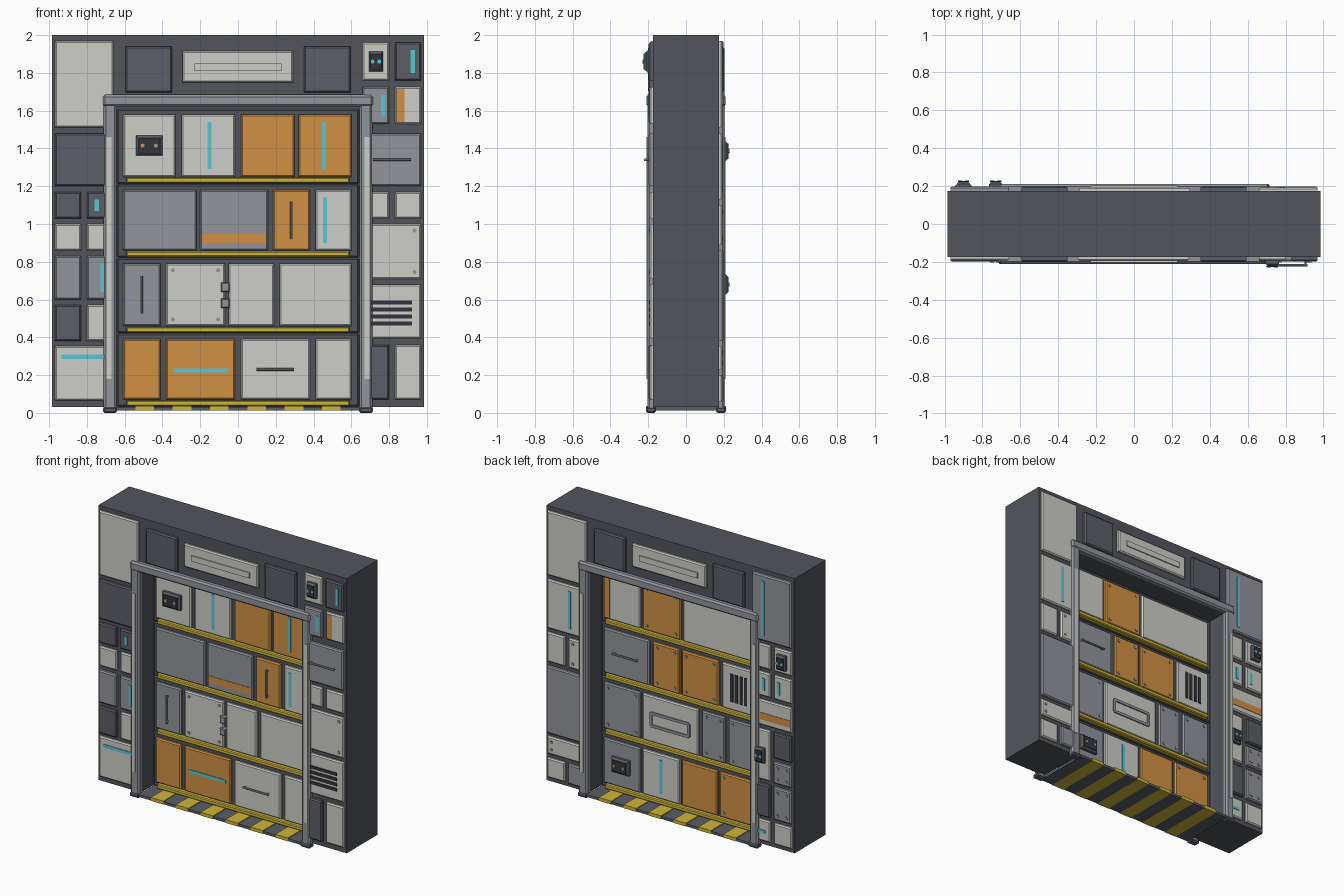
import bpy, bmesh, math
from mathutils import Matrix, Vector

if "Cube" in bpy.data.objects:
    bpy.data.objects.remove(bpy.data.objects["Cube"])


def material(name, r, g, b):
    m = bpy.data.materials.new(name)
    lin = [((c / 255 + 0.055) / 1.055) ** 2.4 for c in (r, g, b)]
    m.diffuse_color = (*lin, 1)
    m.use_nodes = True
    m.node_tree.nodes["Principled BSDF"].inputs["Base Color"].default_value = m.diffuse_color
    return m


M = {
    "wall": material("wall dark grey", 82, 85, 92),
    "dark": material("panel dark grey", 91, 94, 102),
    "grey": material("mid grey", 146, 149, 156),
    "white": material("off white", 206, 206, 200),
    "orange": material("orange", 209, 145, 68),
    "yellow": material("hazard yellow", 206, 182, 56),
    "teal": material("teal light", 92, 198, 210),
    "black": material("near black", 50, 53, 60),
    "metal": material("handle metal", 150, 150, 146),
}
WALL, DOOR = 0.175, 0.045   # base planes for wall and door panels


def add(name, bm, col):
    bmesh.ops.recalc_face_normals(bm, faces=bm.faces)
    me = bpy.data.meshes.new(name)
    bm.to_mesh(me)
    bm.free()
    me.materials.append(M[col])
    ob = bpy.data.objects.new(name, me)
    bpy.context.collection.objects.link(ob)
    return ob


def box(name, x0, x1, y0, y1, z0, z1, col, bevel=0):
    bm = bmesh.new()
    bmesh.ops.create_cube(bm, size=1)
    for v in bm.verts:
        v.co = (x0 if v.co.x < 0 else x1, y0 if v.co.y < 0 else y1, z0 if v.co.z < 0 else z1)
    if bevel:
        bmesh.ops.bevel(bm, geom=bm.edges[:], offset=bevel, segments=1, affect='EDGES')
    return add(name, bm, col)


def plate(name, s, u0, u1, z0, z1, base, depth, col, taper=0.0):
    """Raised plate; s=-1 front, s=1 back; u runs left to right as seen from that side."""
    bm = bmesh.new()
    rings = [(0, 0), (depth - taper, 0), (depth, taper)] if taper else [(0, 0), (depth, 0)]
    prev = None
    for d, t in rings:
        pts = [(u0 + t, z0 + t), (u1 - t, z0 + t), (u1 - t, z1 - t), (u0 + t, z1 - t)]
        ring = [bm.verts.new((-s * u, s * (base + d), z)) for u, z in pts]
        if prev:
            for i in range(4):
                bm.faces.new((prev[i], prev[(i + 1) % 4], ring[(i + 1) % 4], ring[i]))
        prev = ring
    bm.faces.new(prev)
    return add(name, bm, col)


def rod(name, s, a, b, r, col, n=8):
    """Cylinder between two (u, depth, z) points."""
    p, q = [Vector((-s * u, s * d, z)) for u, d, z in (a, b)]
    bm = bmesh.new()
    rot = Vector((0, 0, 1)).rotation_difference(q - p).to_matrix().to_4x4()
    bmesh.ops.create_cone(bm, cap_ends=True, segments=n, radius1=r, radius2=r,
                          depth=(q - p).length, matrix=Matrix.Translation((p + q) / 2) @ rot)
    return add(name, bm, col)


def panel(s, base, u0, u1, z0, z1, col, extra="", depth=None):
    """One panel with a rim, plus optional details named in extra."""
    d = depth or 0.02
    plate("panel", s, u0, u1, z0, z1, base, d, col, 0.008)
    top, uc, zc = base + d, (u0 + u1) / 2, (z0 + z1) / 2
    for e in extra.split():
        k, *val = e.split(":")
        f = float(val[0]) if val else 0
        if k == "vteal":
            plate("light_strip", s, f - 0.011, f + 0.011, z0 + 0.04, z1 - 0.04, top, 0.004, "teal")
        elif k == "hteal":
            plate("light_strip", s, u0 + 0.035, u1 - 0.035, f - 0.011, f + 0.011, top, 0.004, "teal")
        elif k == "vorange":
            plate("orange_band", s, u0 + 0.008, u0 + 0.052, z0 + 0.01, z1 - 0.01, top, 0.003, "orange")
        elif k == "horange":
            plate("orange_band", s, u0 + 0.01, u1 - 0.01, f, f + 0.05, top, 0.003, "orange")
        elif k == "rivets":
            for u in (u0 + 0.035, u1 - 0.035):
                for z in (z0 + 0.035, z1 - 0.035):
                    rod("rivet", s, (u, top - 0.002, z), (u, top + 0.005, z), 0.011, "metal")
        elif k in ("hgrip", "vgrip"):
            L = 0.1
            du, dz = (L, 0) if k == "hgrip" else (0, L)
            o = top + 0.018
            rod("handle", s, (uc - du, o, zc - dz), (uc + du, o, zc + dz), 0.007, "metal")
            for t in (-0.9, 0.9):
                rod("handle_post", s, (uc + t * du, top, zc + t * dz),
                    (uc + t * du, o, zc + t * dz), 0.006, "metal")
        elif k == "hvents":
            for i in range(4):
                z = zc - 0.008 + (i - 1.5) * 0.037
                plate("vent_slot", s, u0 + 0.045, u1 - 0.05, z - 0.011, z + 0.011, top, 0.005, "black")
        elif k == "vvents":
            for i in range(4):
                u = uc + (i - 1.5) * 0.037
                plate("vent_slot", s, u - 0.011, u + 0.011, z0 + 0.06, z1 - 0.06, top, 0.005, "black")
        elif k == "frame":
            hw, hh = min(0.15, (u1 - u0) * 0.4), 0.045
            for sg in (-1, 1):
                plate("inset_frame", s, uc - hw, uc + hw, zc + sg * hh - 0.01, zc + sg * hh + 0.01, top, 0.008, "grey")
                plate("inset_frame", s, uc + sg * hw - 0.01, uc + sg * hw + 0.01, zc - hh, zc + hh, top, 0.008, "grey")
        elif k == "box":
            w = min(0.07, (u1 - u0) * 0.26)
            plate("control_box", s, uc - w, uc + w, zc - 0.053, zc + 0.053, top, 0.03, "dark", 0.012)
            plate("control_face", s, uc - w * 0.8, uc + w * 0.8, zc - 0.04, zc + 0.04, top + 0.03, 0.004, "black")
            for sg, c in ((-1, "orange"), (1, "metal")):
                if w < 0.05:
                    c = "teal"
                u = uc + sg * w * 0.5
                rod("indicator", s, (u, top + 0.03, zc), (u, top + 0.038, zc), 0.011, c)


# Wall shell around the doorway
for sx in (-1, 1):
    box("wall_pier", *sorted((sx * 0.645, sx * 0.985)), -WALL, WALL, 0.03, 2.0, "wall")
box("wall_header", -0.645, 0.645, -WALL, WALL, 1.62, 2.0, "wall")

# Door segments and hazard threshold
ROWS = [(1.25, 1.58), (0.86, 1.18), (0.46, 0.79), (0.07, 0.39)]
box("door_core", -0.645, 0.645, -0.03, 0.03, 0.03, 1.62, "wall")
for z0, z1 in ROWS:
    box("door_segment", -0.64, 0.64, -DOOR, DOOR, z0 - 0.037, z1 + 0.03, "wall", 0.008)
for i in range(13):
    x = -0.642 + i * 0.0988
    y = 0.212 if i % 2 else 0.208
    box("threshold_stripe", x, x + 0.0988, -y, y, 0.012, 0.036 if i % 2 else 0.03,
        "yellow" if i % 2 else "dark")

# Door frame and ledges on both sides
for s in (-1, 1):
    for sg in (-1, 1):
        lo, hi = sorted((sg * 0.643, sg * 0.712))
        box("frame_post", lo, hi, *sorted((s * 0.16, s * 0.205)), 0.005, 1.685, "grey", 0.012)
        box("frame_foot", lo - 0.003, hi + 0.003, *sorted((s * 0.16, s * 0.212)), 0.0, 0.03, "dark", 0.008)
        plate("post_strip", s, *sorted((sg * 0.67, sg * 0.698)), 0.18, 1.46, 0.205, 0.004, "white")
    box("frame_beam", -0.715, 0.715, *sorted((s * 0.16, s * 0.21)), 1.62, 1.685, "grey", 0.012)
    for z0, z1 in ROWS:
        plate("yellow_ledge", s, -0.59, 0.59, z0 - 0.034, z0 - 0.004, DOOR, 0.033, "yellow", 0.006)
    # Header panels
    for sg in (-1, 1):
        panel(s, WALL, *sorted((sg * 0.35, sg * 0.595)), 1.695, 1.94, "dark", depth=0.025)
    panel(s, WALL, -0.295, 0.29, 1.75, 1.915, "white")
    plate("header_bar", s, -0.23, 0.23, 1.81, 1.85, WALL + 0.02, 0.008, "white")
for z in (0.58, 0.665):
    plate("latch_block", -1, -0.09, -0.045, z - 0.025, z + 0.025, DOOR, 0.035, "grey", 0.005)

# Door panels: per side and row, (u0, u1, colour, details)
FRONT = [
    [(-.61, -.33, "white", "box"), (-.30, -.015, "white", "vteal:-.15"),
     (.015, .30, "orange", ""), (.32, .60, "orange", "vteal:.455")],
    [(-.61, -.22, "grey", ""), (-.20, .16, "grey", "horange:.9"),
     (.185, .38, "orange", "vgrip"), (.41, .60, "white", "vteal:.46")],
    [(-.61, -.41, "grey", "vgrip"), (-.38, -.07, "white", "rivets"),
     (-.05, .19, "white", ""), (.22, .60, "white", "")],
    [(-.61, -.41, "orange", ""), (-.38, -.015, "orange", "hteal:.225"),
     (.015, .38, "white", "hgrip"), (.41, .60, "white", "")]]
BACK = [
    [(-.61, -.32, "white", "vorange"), (-.30, .0, "orange", "rivets"), (.02, .60, "white", "")],
    [(-.61, -.25, "grey", "hgrip"), (-.22, -.01, "orange", "rivets"),
     (.01, .30, "orange", "rivets"), (.33, .60, "white", "vvents")],
    [(-.61, -.32, "grey", "rivets"), (-.30, .14, "white", "frame"),
     (.17, .35, "grey", "rivets"), (.38, .60, "grey", "rivets")],
    [(-.61, -.32, "grey", "box"), (-.30, -.01, "white", "vteal:-.15"),
     (.01, .29, "orange", ""), (.31, .60, "orange", "rivets")]]
for s, rows in ((-1, FRONT), (1, BACK)):
    for (z0, z1), row in zip(ROWS, rows):
        for u0, u1, col, extra in row:
            panel(s, DOOR, u0, u1, z0, z1, col, extra)

# Wall panels: columns a/b are the halves, w the full width of a side pier
SPAN = {"Lw": (-.97, -.66), "La": (-.97, -.83), "Lb": (-.80, -.66),
        "Rw": (.66, .97), "Ra": (.66, .80), "Rb": (.83, .97)}
WALL_FRONT = [
    ("Lw", 1.51, 1.97, "white", ""), ("Lw", 1.20, 1.48, "dark", ""),
    ("La", 1.03, 1.17, "dark", ""), ("Lb", 1.03, 1.17, "dark", "vteal:-.748"),
    ("La", .86, 1.0, "white", ""), ("Lb", .86, 1.0, "white", ""),
    ("La", .60, .83, "grey", ""), ("Lb", .60, .83, "grey", "vteal:-.717"),
    ("La", .38, .57, "dark", ""), ("Lb", .38, .57, "white", ""),
    ("Lw", .065, .355, "white", "hteal:.297"),
    ("Ra", 1.76, 1.96, "white", "box"), ("Rb", 1.76, 1.96, "dark", "vteal:.925"),
    ("Ra", 1.53, 1.725, "grey", "vteal:.768"), ("Rb", 1.53, 1.725, "white", "vorange"),
    ("Rw", 1.20, 1.48, "grey", "hgrip"), ("Ra", 1.03, 1.17, "white", ""),
    ("Rb", 1.03, 1.17, "white", ""), ("Rw", .71, 1.0, "white", "rivets"),
    ("Rw", .395, .68, "white", "hvents"), ("Ra", .07, .36, "dark", ""), ("Rb", .07, .36, "white", "")]
WALL_BACK = [
    ("Lw", 1.51, 1.97, "white", ""), ("Lw", 1.13, 1.48, "white", "vteal:-.79"),
    ("La", .89, 1.10, "white", ""), ("Lb", .89, 1.10, "white", "rivets"),
    ("Lw", .38, .86, "grey", ""), ("Lw", .23, .355, "white", "rivets"),
    ("La", .06, .20, "white", ""), ("Lb", .06, .20, "grey", ""),
    ("Rw", 1.50, 1.97, "grey", "vteal:.75"), ("Ra", 1.30, 1.47, "white", ""),
    ("Rb", 1.30, 1.47, "white", "box"), ("Ra", 1.10, 1.27, "white", "vteal:.75"),
    ("Rb", 1.10, 1.27, "white", "vteal:.87"), ("Rw", .89, 1.07, "white", "horange:.93"),
    ("Ra", .50, .86, "white", "box"), ("Rb", .68, .86, "dark", ""),
    ("Rb", .50, .65, "grey", "rivets"), ("Ra", .24, .47, "dark", ""),
    ("Rb", .24, .47, "grey", "rivets"), ("Ra", .06, .21, "white", "hteal:.13"),
    ("Rb", .06, .21, "white", "")]
for s, items in ((-1, WALL_FRONT), (1, WALL_BACK)):
    for key, z0, z1, col, extra in items:
        panel(s, WALL, *SPAN[key], z0, z1, col, extra, depth=0.024 if col in ("dark", "grey") else 0.017)
